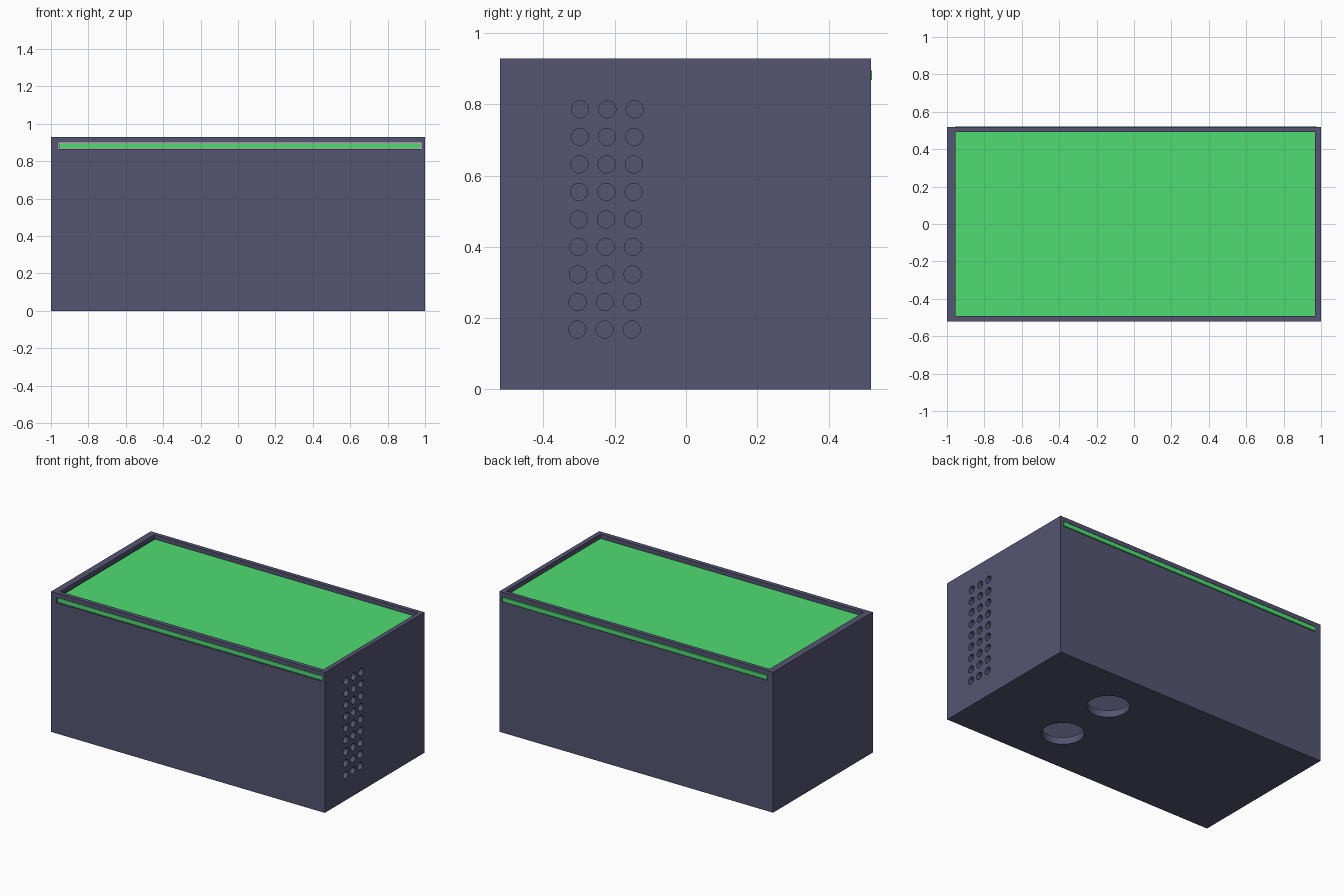
import bpy, bmesh
from mathutils import Matrix, Vector

if "Cube" in bpy.data.objects:
    bpy.data.objects.remove(bpy.data.objects["Cube"])

COL_BOX = (0.09, 0.09, 0.17, 1)
COL_LID = (0.08, 0.72, 0.17, 1)


def material(name, colour):
    m = bpy.data.materials.new(name)
    m.diffuse_color = colour
    m.use_nodes = True
    m.node_tree.nodes["Principled BSDF"].inputs["Base Color"].default_value = m.diffuse_color
    return m


def add_box(bm, lo, hi):
    lo, hi = Vector(lo), Vector(hi)
    mat = Matrix.Translation((lo + hi) / 2) @ Matrix.Diagonal((*(hi - lo), 1))
    bmesh.ops.create_cube(bm, size=1, matrix=mat)


def add_cylinder(bm, centre, radius, depth, axis, sides=48):
    rot = Matrix.Rotation(1.5707963, 4, 'Y') if axis == 'X' else Matrix()
    bmesh.ops.create_cone(bm, cap_ends=True, segments=sides, radius1=radius,
                          radius2=radius, depth=depth,
                          matrix=Matrix.Translation(centre) @ rot)


def make(name, bm, mat=None):
    me = bpy.data.meshes.new(name)
    bm.to_mesh(me)
    bm.free()
    ob = bpy.data.objects.new(name, me)
    bpy.context.collection.objects.link(ob)
    if mat:
        me.materials.append(mat)
    return ob


def cut(target, name, bm):
    cutter = make(name, bm)
    cutter.hide_render = True
    mod = target.modifiers.new(name, 'BOOLEAN')
    mod.operation, mod.solver, mod.object = 'DIFFERENCE', 'EXACT', cutter
    bpy.context.view_layer.objects.active = target
    bpy.ops.object.modifier_apply(modifier=name)
    bpy.data.objects.remove(cutter)


# Outer shell
bm = bmesh.new()
add_box(bm, (-1, -0.522, 0), (1, 0.519, 0.928))
case = make("case", bm, material("case_slate", COL_BOX))

# Open cavity
bm = bmesh.new()
add_box(bm, (-0.955, -0.492, 0.045), (0.969, 0.492, 1.1))
cut(case, "cavity", bm)

# Slot through front and back walls, grooved into the side walls
bm = bmesh.new()
add_box(bm, (-0.96, -0.7, 0.864), (0.98, 0.7, 0.899))
cut(case, "lid_slot", bm)

# Vent grid in the right wall
bm = bmesh.new()
for row in range(9):
    for col in range(3):
        y = -0.305 + 0.0765 * col + 0.001 * row
        add_cylinder(bm, (1, y, 0.168 + 0.0772 * row), 0.024, 0.2, 'X', 32)
cut(case, "vents", bm)

# Two round openings in the floor
bm = bmesh.new()
for y in (-0.21, 0.207):
    add_cylinder(bm, (0.372, y, 0), 0.126, 0.2, 'Z', 64)
cut(case, "floor_openings", bm)

# Sliding lid panel
bm = bmesh.new()
add_box(bm, (-0.957, -0.518, 0.868), (0.977, 0.522, 0.895))
lid = make("sliding_lid", bm, material("lid_green", COL_LID))

# Smooth hole walls, keep edges sharp
bpy.ops.object.select_all(action='DESELECT')
case.select_set(True)
bpy.context.view_layer.objects.active = case
bpy.ops.object.shade_smooth_by_angle(angle=0.5)
